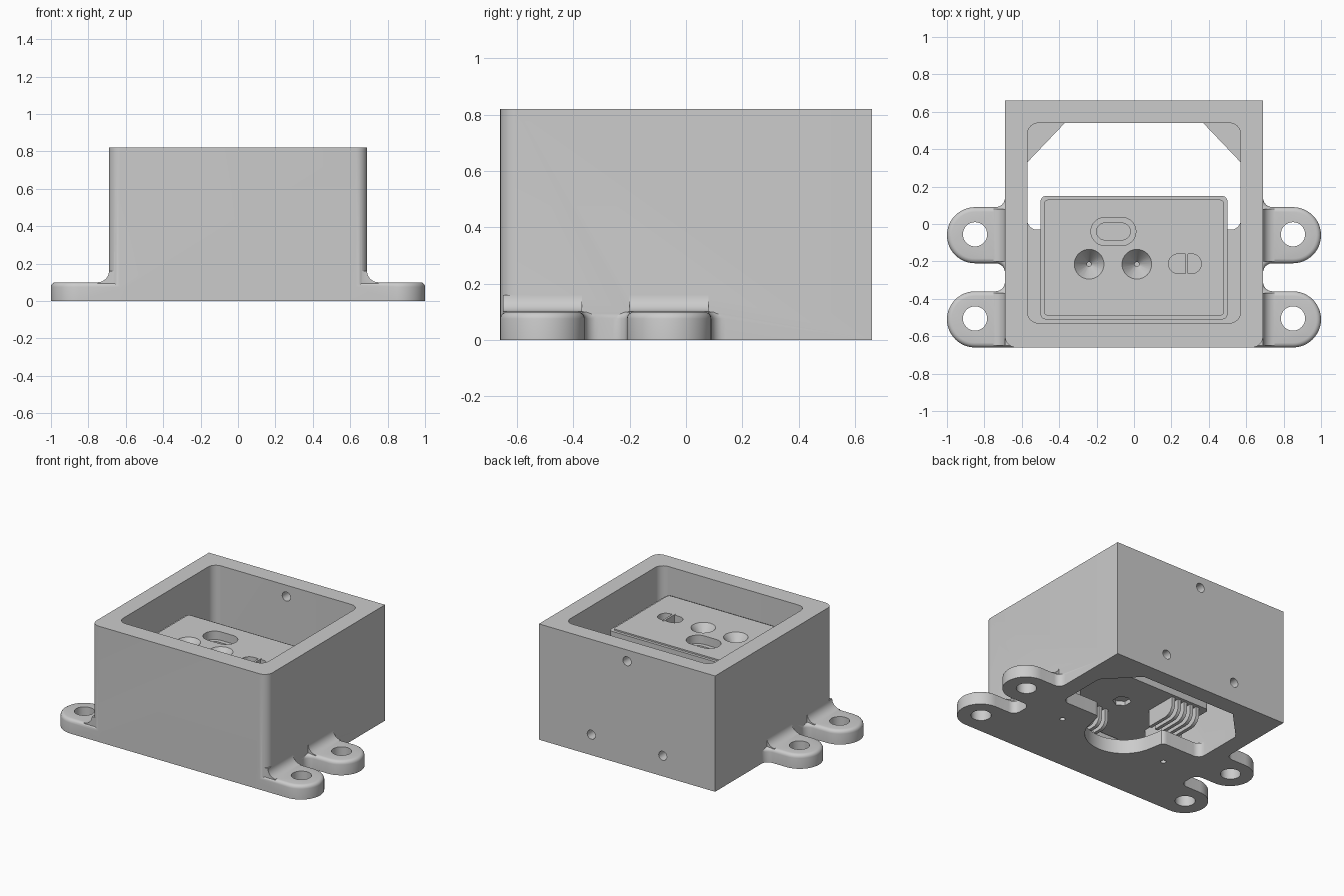
import bpy, bmesh, math
from mathutils import Matrix, Vector

old = bpy.data.objects.get("Cube")
if old:
    bpy.data.objects.remove(old, do_unlink=True)

grey = bpy.data.materials.new("plain grey")
grey.use_nodes = True
grey.diffuse_color = (0.6, 0.6, 0.6, 1)
grey.node_tree.nodes["Principled BSDF"].inputs["Base Color"].default_value = (0.6, 0.6, 0.6, 1)


def arc(cx, cy, r, a0, a1, n=10):
    return [(cx + r * math.cos(math.radians(a0 + (a1 - a0) * i / n)),
             cy + r * math.sin(math.radians(a0 + (a1 - a0) * i / n))) for i in range(n + 1)]


def rounded(x0, x1, y0, y1, front=0.0, back=0.0, n=8):
    """Rectangle outline with its own front and back corner radii."""
    pts = []
    for x, y, r, a in ((x0, y0, front, 180), (x1, y0, front, 270), (x1, y1, back, 0), (x0, y1, back, 90)):
        if r:
            cx = x + r if x == x0 else x - r
            cy = y + r if y == y0 else y - r
            pts += arc(cx, cy, r, a, a + 90, n)
        else:
            pts.append((x, y))
    return pts


def finish(name, bm):
    bmesh.ops.recalc_face_normals(bm, faces=bm.faces)
    mesh = bpy.data.meshes.new(name)
    bm.to_mesh(mesh)
    bm.free()
    mesh.materials.append(grey)
    ob = bpy.data.objects.new(name, mesh)
    bpy.context.collection.objects.link(ob)
    return ob


def prism(name, pts, z0, z1, bevel=0.0, axis="Z"):
    """Extrude an outline along z, or an (x, z) outline along y, or a (y, z) outline along x."""
    bm = bmesh.new()
    bottom = bm.faces.new([bm.verts.new((a, b, z0)) for a, b in pts])
    bmesh.ops.remove_doubles(bm, verts=bm.verts, dist=0.0005)
    ext = bmesh.ops.extrude_face_region(bm, geom=list(bm.faces), use_keep_orig=True)
    top = [v for v in ext["geom"] if isinstance(v, bmesh.types.BMVert)]
    bmesh.ops.translate(bm, verts=top, vec=(0, 0, z1 - z0))
    if bevel:
        edges = [e for e in bm.edges if all(v.co.z > z1 - 0.0001 for v in e.verts)]
        bmesh.ops.bevel(bm, geom=edges, offset=bevel, segments=4, profile=0.5, affect="EDGES")
    for v in bm.verts:
        a, b, c = v.co
        v.co = {"Z": (a, b, c), "Y": (a, c, b), "X": (c, a, b)}[axis]
    return finish(name, bm)


def cone(name, at, r1, r2, depth, axis="Z", sides=32):
    bm = bmesh.new()
    turn = Matrix.Rotation(math.radians(90), 4, "X") if axis == "Y" else Matrix()
    bmesh.ops.create_cone(bm, cap_ends=True, segments=sides, radius1=r1, radius2=r2,
                          depth=depth, matrix=Matrix.Translation(Vector(at)) @ turn)
    return finish(name, bm)


def combine(ob, other, operation="DIFFERENCE"):
    mod = ob.modifiers.new("combine", "BOOLEAN")
    mod.operation, mod.object, mod.solver = operation, other, "EXACT"
    bpy.context.view_layer.objects.active = ob
    bpy.ops.object.modifier_apply(modifier=mod.name)
    bpy.data.objects.remove(other, do_unlink=True)


# Housing with rounded front corners
housing = prism("housing", rounded(-0.69, 0.69, -0.66, 0.66, front=0.06), 0, 0.82)

# Mounting ears, flared and filleted into the side walls
for side in (1, -1):
    for yc, front in ((-0.06, False), (-0.51, True)):
        y0, y1 = yc - 0.15, yc + 0.15
        pts = [(0.6, y0)] if front else [(0.6, y0 - 0.05)] + arc(0.74, y0 - 0.05, 0.05, 180, 90, 6)
        pts += arc(0.85, yc, 0.15, -90, 90, 24)
        pts += arc(0.74, y1 + 0.05, 0.05, 270, 180, 6) + [(0.6, y1 + 0.05)]
        ear = prism("ear", [(side * x, y) for x, y in pts], 0, 0.1, bevel=0.025)
        combine(housing, ear, "UNION")
        profile = [(0.65, 0.08), (0.75, 0.08)] + arc(0.75, 0.16, 0.06, 270, 180, 8) + [(0.65, 0.16)]
        fillet = prism("fillet", [(side * x, z) for x, z in profile], y0 + 0.01, y1 - 0.01, axis="Y")
        combine(housing, fillet, "UNION")
        combine(housing, cone("hole", (side * 0.85, yc + 0.005, 0.05), 0.065, 0.065, 0.4))

# Cavity, floor opening with its round bay, and screw holes
combine(housing, prism("cavity", rounded(-0.57, 0.57, -0.53, 0.54, 0.06, 0.06), 0.1, 1))
opening = arc(-0.52, 0.02, 0.05, 180, 270, 6) + arc(-0.3, -0.08, 0.05, 90, 45, 4)
opening += arc(0, -0.1, 0.25, 190, 350, 24)
opening += arc(0.3, -0.08, 0.05, 135, 90, 4) + arc(0.52, 0.02, 0.05, 270, 360, 6)
opening += [(0.57, 0.33), (0.37, 0.54), (-0.37, 0.54), (-0.57, 0.33)]
combine(housing, prism("opening", opening, -0.1, 0.2))
for x, z in ((0, 0.74), (0.28, 0.145), (-0.28, 0.145)):
    combine(housing, cone("hole", (x, 0.6, z), 0.032, 0.032, 0.3, "Y", 20))
for x in (-0.42, 0.42):
    combine(housing, cone("hole", (x, -0.21, 0.05), 0.018, 0.018, 0.3, sides=16))

# Inner block with a stepped rim
block = prism("inner_block", rounded(-0.5, 0.5, -0.51, 0.15, 0.03, 0.03), 0.25, 0.63)
combine(block, prism("step", rounded(-0.48, 0.48, -0.49, 0.13, 0.02, 0.02), 0.6, 0.64), "UNION")

# Conical sockets
for x in (-0.24, 0.015):
    combine(block, cone("socket", (x, -0.215, 0.595), 0.012, 0.083, 0.1))
    combine(block, cone("pin_hole", (x, -0.215, 0.52), 0.012, 0.012, 0.1, sides=12))

# Oval port and switch slot
combine(block, prism("port", rounded(-0.23, 0.01, -0.115, 0.035, 0.074, 0.074), 0.58, 0.7))
combine(block, prism("port_slot", rounded(-0.2, -0.02, -0.085, 0.005, 0.044, 0.044), 0.5, 0.6))
combine(block, prism("slot", rounded(0.185, 0.36, -0.265, -0.16, 0.052, 0.052), 0.58, 0.7))
combine(block, cone("nut_recess", (0, -0.12, 0.25), 0.06, 0.06, 0.06, sides=6))
switch = prism("switch_lever", rounded(0.275, 0.29, -0.275, -0.15), 0.56, 0.643)

# Supports and thin curved fins below the block
parts = [housing, block, switch]
for x in (-0.42, 0.42):
    parts.append(prism("block_support", rounded(x - 0.07, x + 0.07, -0.32, -0.1, 0.02, 0.02), 0.1, 0.25))
for i in range(5):
    x = -0.22 - i * 0.05
    fin = [(-0.1, 0.27), (-0.1, 0.13)] + arc(0.06, 0.2, 0.07, -90, 0, 6) + [(0.13, 0.27)]
    parts.append(prism("rear_fin", fin, x - 0.012, x + 0.012, axis="X"))
for i in range(4):
    x = 0.16 - i * 0.05
    fin = [(-0.38, 0.27), (-0.38, 0.12)] + arc(-0.32, 0.18, 0.06, -90, 0, 6) + [(-0.26, 0.27)]
    parts.append(prism("front_fin", fin, x - 0.012, x + 0.012, axis="X"))

# Smooth round parts while keeping crisp edges
bpy.ops.object.select_all(action="DESELECT")
for ob in parts:
    ob.select_set(True)
bpy.context.view_layer.objects.active = housing
bpy.ops.object.shade_smooth_by_angle(angle=math.radians(30))
